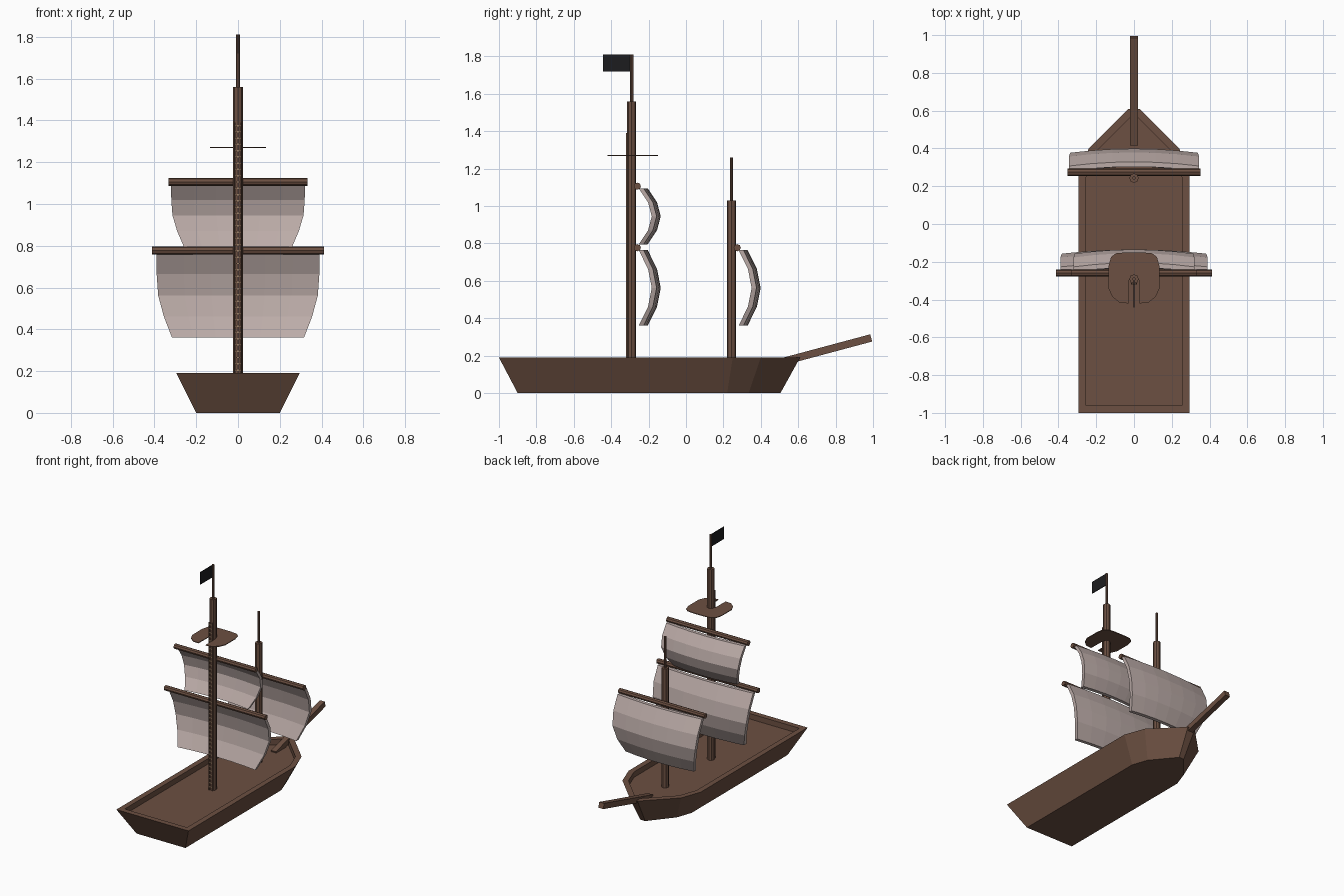
import bpy, bmesh, math
from mathutils import Vector

if "Cube" in bpy.data.objects:
    bpy.data.objects.remove(bpy.data.objects["Cube"])


def material(name, rgb):
    m = bpy.data.materials.new(name)
    m.diffuse_color = (*rgb, 1)
    m.use_nodes = True
    m.node_tree.nodes["Principled BSDF"].inputs["Base Color"].default_value = m.diffuse_color
    return m


WOOD = material("brown wood", (0.150, 0.080, 0.054))
CLOTH = material("sail cloth", (0.50, 0.41, 0.39))
BLACK = material("black flag", (0.012, 0.012, 0.013))
TAN = material("tan rung", (0.36, 0.23, 0.14))


def finish(bm, name, mat):
    bmesh.ops.recalc_face_normals(bm, faces=bm.faces)
    me = bpy.data.meshes.new(name)
    bm.to_mesh(me)
    bm.free()
    me.materials.append(mat)
    ob = bpy.data.objects.new(name, me)
    bpy.context.collection.objects.link(ob)
    return ob


def rod(name, a, b, r, mat=WOOD, sides=8):
    """Flat-sided rod between two points."""
    a, b = Vector(a), Vector(b)
    d = b - a
    bm = bmesh.new()
    bmesh.ops.create_cone(bm, cap_ends=True, segments=sides, radius1=r, radius2=r, depth=d.length)
    ob = finish(bm, name, mat)
    ob.location = (a + b) / 2
    ob.rotation_euler = d.to_track_quat('Z', 'Y').to_euler()
    return ob


def box(name, centre, size, mat=WOOD, tilt=0):
    bm = bmesh.new()
    bmesh.ops.create_cube(bm, size=1)
    bmesh.ops.scale(bm, vec=size, verts=bm.verts)
    ob = finish(bm, name, mat)
    ob.location = centre
    ob.rotation_euler.x = tilt
    return ob


def mirrored(half):
    return half + [(-x, y) for x, y in reversed(half)]


# hull: lofted outline, then a rim and a sunken deck
top = mirrored([(0.295, -1.0), (0.295, 0.25), (0.24, 0.40), (0.03, 0.61)])
bottom = mirrored([(0.20, -0.90), (0.20, 0.22), (0.16, 0.335), (0.02, 0.505)])
bm = bmesh.new()
tv = [bm.verts.new((x, y, 0.19)) for x, y in top]
bv = [bm.verts.new((x, y, 0)) for x, y in bottom]
n = len(tv)
for i in range(n):
    j = (i + 1) % n
    bm.faces.new((bv[i], bv[j], tv[j], tv[i]))
bm.faces.new(bv[::-1])
deck = bm.faces.new(tv)
bm.normal_update()
bmesh.ops.inset_individual(bm, faces=[deck], thickness=0.04, use_even_offset=True)
bmesh.ops.inset_individual(bm, faces=[deck], thickness=0.0002, depth=-0.04, use_even_offset=True)
finish(bm, "hull", WOOD)

# bowsprit
tilt = math.radians(15)
start, end = Vector((0, 0.42, 0.142)), Vector((0, 0.99, 0.295))
box("bowsprit", (start + end) / 2, (0.04, (end - start).length, 0.04), WOOD, tilt)

# masts with thin top poles
MAIN_Y, FORE_Y = -0.291, 0.243
for name, y, top_z, tip_z in (("main", MAIN_Y, 1.56, 1.81), ("fore", FORE_Y, 1.03, 1.26)):
    rod(name + "_mast", (0, y, 0.14), (0, y, top_z), 0.025)
    rod(name + "_top_pole", (0, y, top_z - 0.01), (0, y, tip_z), 0.009)


# sails: bellied sheets with thickness, each hung from a yard
def sail(name, front_y, z_top, z_bot, half):
    cols, rows = 6, 4
    belly = (0, 0.05, 0.07, 0.05, 0)
    width = (1, 0.998, 0.98, 0.91, 0.81)
    bm = bmesh.new()
    grid = []
    for r in range(rows + 1):
        z = z_top + (z_bot - z_top) * r / rows
        line = []
        for c in range(cols + 1):
            u = 2 * c / cols - 1
            line.append(bm.verts.new((u * half * width[r], front_y + belly[r] - 0.022 * u * u, z)))
        grid.append(line)
    for r in range(rows):
        for c in range(cols):
            bm.faces.new((grid[r][c], grid[r][c + 1], grid[r + 1][c + 1], grid[r + 1][c]))
    back = bmesh.ops.extrude_face_region(bm, geom=bm.faces[:], use_keep_orig=True)
    moved = [g for g in back["geom"] if isinstance(g, bmesh.types.BMVert)]
    bmesh.ops.translate(bm, vec=(0, -0.026, 0), verts=moved)
    finish(bm, name, CLOTH)


for name, mast_y, z_top, z_bot, half, yard_half, yard_z in (
        ("main_lower", MAIN_Y, 0.765, 0.36, 0.39, 0.412, 0.777),
        ("main_upper", MAIN_Y, 1.095, 0.795, 0.32, 0.332, 1.106),
        ("fore", FORE_Y, 0.765, 0.36, 0.345, 0.352, 0.777)):
    sail(name + "_sail", mast_y + 0.086, z_top, z_bot, half)
    y = mast_y + 0.031
    rod(name + "_yard", (-yard_half, y, yard_z), (yard_half, y, yard_z), 0.019)

# lookout platform with a slot for the climber
half = [(0.028, -0.30), (0.03, -0.42), (0.075, -0.418), (0.115, -0.385), (0.135, -0.34),
        (0.135, -0.225), (0.122, -0.175), (0.095, -0.155), (0.04, -0.15)]
plan = mirrored([(0.012, -0.277)] + half)
bm = bmesh.new()
face = bm.faces.new([bm.verts.new((x, y, 1.268)) for x, y in plan])
lift = bmesh.ops.extrude_face_region(bm, geom=[face], use_keep_orig=True)
bmesh.ops.translate(bm, vec=(0, 0, 0.005),
                    verts=[g for g in lift["geom"] if isinstance(g, bmesh.types.BMVert)])
finish(bm, "lookout_platform", WOOD)

# ladder up the back of the main mast
for side in (-1, 1):
    box("ladder_rail", (side * 0.014, -0.317, 0.77), (0.005, 0.008, 1.24))
for i in range(41):
    box("ladder_rung", (0, -0.318, 0.175 + i * 0.03), (0.024, 0.006, 0.007), TAN)

# flag
box("flag", (0, -0.368, 1.765), (0.005, 0.15, 0.09), BLACK)
